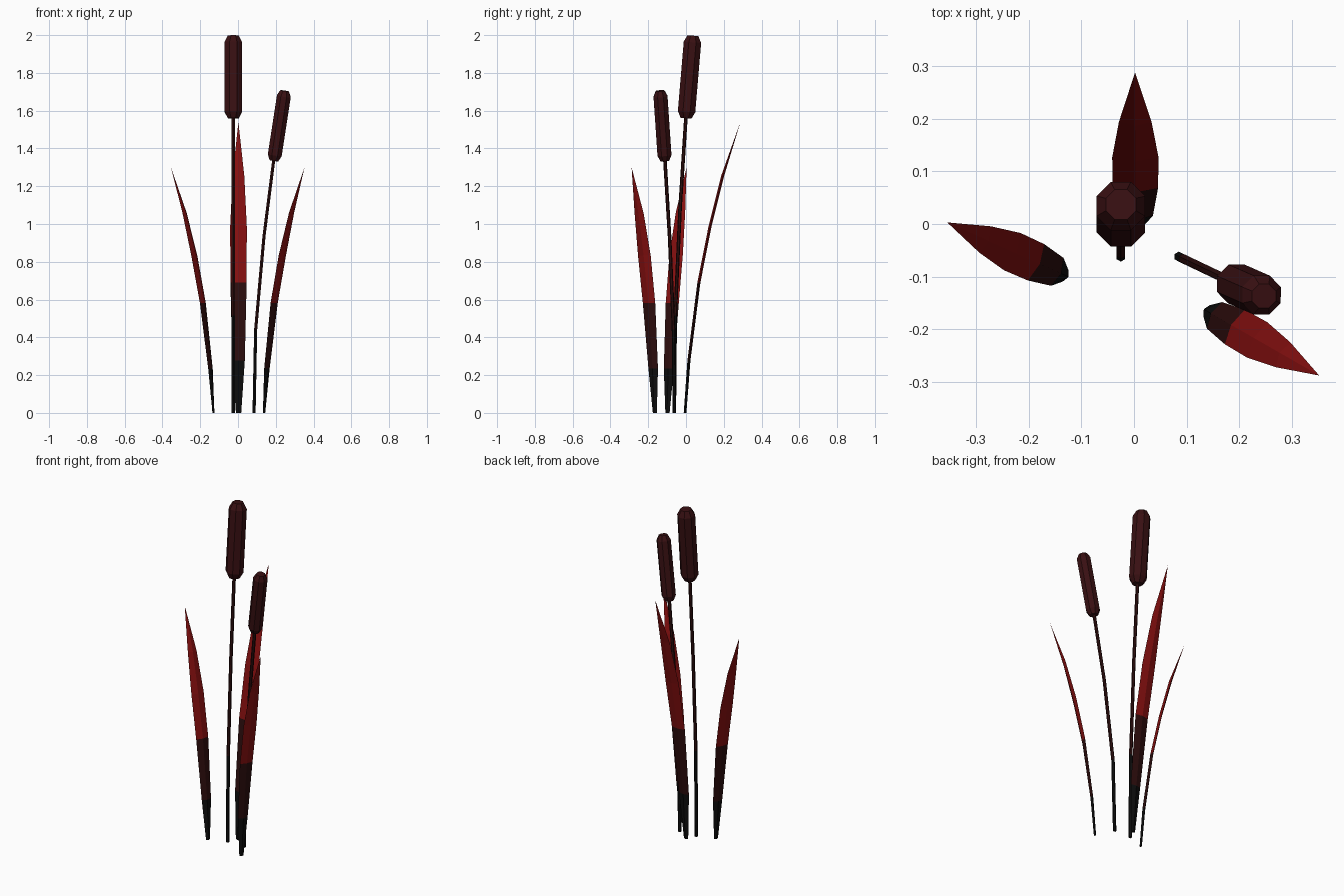
import bpy, bmesh, math
from mathutils import Vector

cube = bpy.data.objects.get("Cube")
if cube:
    bpy.data.objects.remove(cube, do_unlink=True)


def material(name, color):
    m = bpy.data.materials.new(name)
    m.use_nodes = True
    m.diffuse_color = (*color, 1)
    bsdf = m.node_tree.nodes["Principled BSDF"]
    bsdf.inputs["Base Color"].default_value = (*color, 1)
    bsdf.inputs["Roughness"].default_value = 0.9
    return m


BLACK = material("base black", (0.004, 0.004, 0.004))
MAROON = material("dark maroon", (0.026, 0.004, 0.004))
RED = material("leaf red", (0.24, 0.005, 0.005))
BROWN = material("seed head brown", (0.04, 0.005, 0.006))


def loft(name, rings, mats, band):
    """Skin a list of vertex rings; band(i) picks the material of segment i."""
    bm = bmesh.new()
    rows = [[bm.verts.new(p) for p in ring] for ring in rings]
    n = len(rows[0])
    for i, (a, b) in enumerate(zip(rows, rows[1:])):
        for k in range(n):
            j = (k + 1) % n
            bm.faces.new((a[k], a[j], b[j], b[k])).material_index = band(i)
    bm.faces.new(rows[0][::-1]).material_index = band(0)
    bm.faces.new(rows[-1]).material_index = band(len(rows) - 2)
    bmesh.ops.remove_doubles(bm, verts=bm.verts, dist=0.0005)
    bmesh.ops.recalc_face_normals(bm, faces=bm.faces)
    mesh = bpy.data.meshes.new(name)
    bm.to_mesh(mesh)
    bm.free()
    for m in mats:
        mesh.materials.append(m)
    obj = bpy.data.objects.new(name, mesh)
    bpy.context.collection.objects.link(obj)


def circle(center, axis, radius, sides):
    u = axis.cross(Vector((0, 1, 0))).normalized()
    v = axis.cross(u).normalized()
    angles = [2 * math.pi * (k + 0.5) / sides for k in range(sides)]
    return [center + radius * (u * math.cos(a) + v * math.sin(a)) for a in angles]


# Leaf profile: height fraction, lean fraction, half width
LEAF = [(0, 0, 0.014), (0.18, 0.07, 0.033), (0.448, 0.25, 0.043),
        (0.64, 0.45, 0.044), (0.815, 0.68, 0.031), (1, 1, 0)]


def leaf(name, base, tip, scale):
    base, tip = Vector(base), Vector(tip)
    lean = Vector((tip.x - base.x, tip.y - base.y, 0))
    out = lean.normalized()
    side = Vector((-out.y, out.x, 0))
    rings = []
    for h, f, w in LEAF:
        c = base + lean * f + Vector((0, 0, tip.z * h))
        w *= scale
        t = min(0.008, w * 0.5)
        rings.append([c + side * w, c + out * t, c - side * w, c - out * t])
    loft(name, rings, [BLACK, MAROON, RED], lambda i: min(i, 2))


# Leaves
leaf("back_leaf", (0.003, -0.005, 0), (0.002, 0.288, 1.54), 1.0)
leaf("right_leaf", (-0.13, -0.098, 0), (-0.355, 0.003, 1.3), 0.88)
leaf("left_leaf", (0.138, -0.165, 0), (0.352, -0.288, 1.3), 0.88)


def reed(name, base, bottom, top, radius):
    base, bottom, top = Vector(base), Vector(bottom), Vector(top)
    axis = (top - bottom).normalized()

    # Curved stem, dark near the ground
    rings = []
    for h, f in [(0, 0), (0.33, 0.08), (0.7, 0.5), (1.02, 1.02)]:
        c = base.lerp(bottom, f)
        c.z = bottom.z * h
        rings.append(circle(c, Vector((0, 0, 1)), 0.0095, 6))
    loft(name + "_stem", rings, [BLACK, MAROON], lambda i: min(i, 1))

    # Octagonal seed head with bevelled ends
    rings = [circle(bottom.lerp(top, t), axis, radius * r, 8)
             for t, r in [(0, 0.62), (0.08, 1), (0.92, 1), (1, 0.62)]]
    loft(name + "_seed_head", rings, [BROWN], lambda i: 0)


# Reeds
reed("tall_reed", (-0.025, -0.062, 0), (-0.025, 0.0, 1.56), (-0.025, 0.037, 1.997), 0.05)
reed("short_reed", (0.085, -0.062, 0), (0.19, -0.112, 1.335), (0.247, -0.137, 1.705), 0.04)
